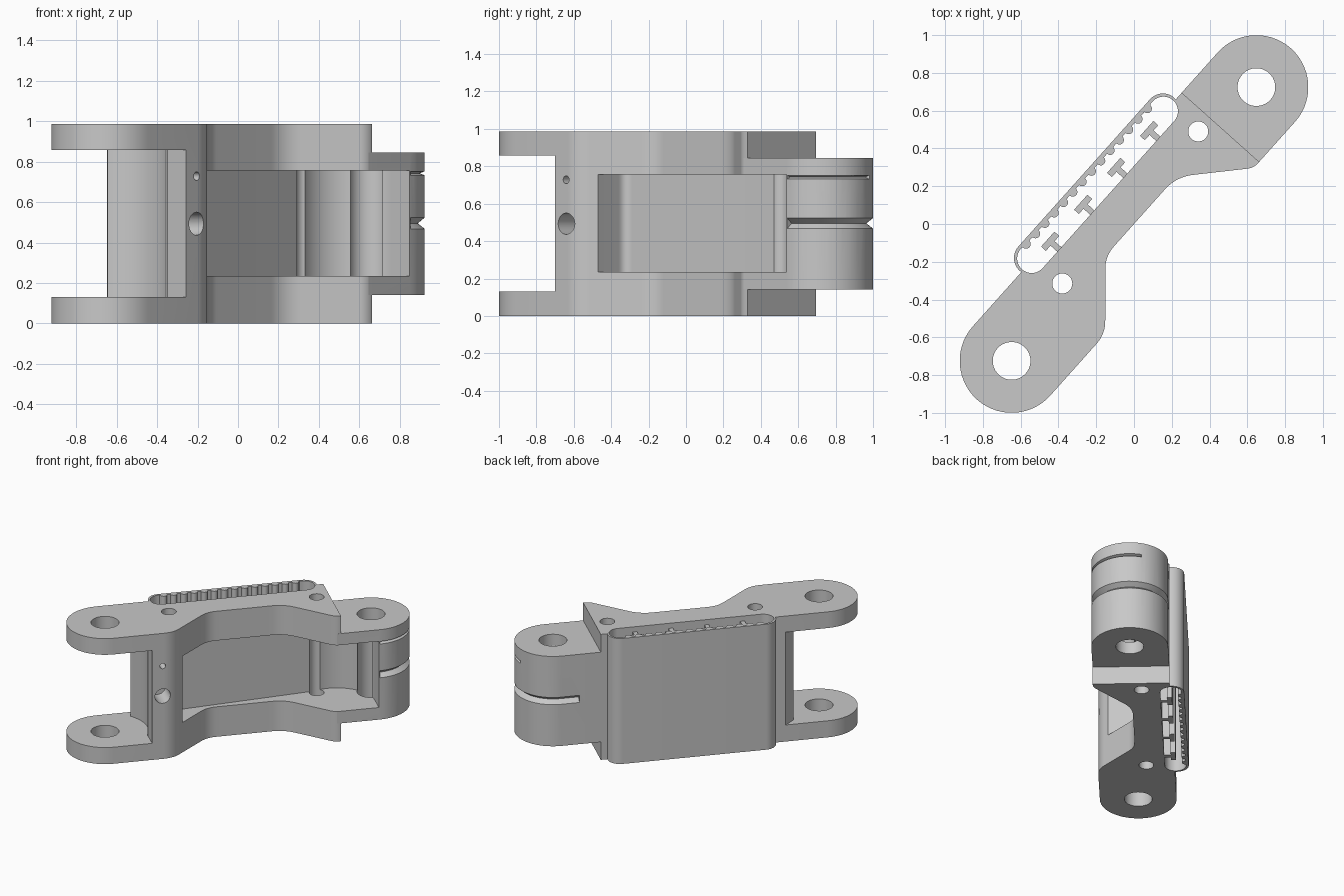
import bpy, bmesh, math
from mathutils import Vector, Matrix

if "Cube" in bpy.data.objects:
    bpy.data.objects.remove(bpy.data.objects["Cube"])

TURN = Matrix.Rotation(math.radians(48.2), 4, 'Z')   # the link lies on a diagonal
HEIGHT = 0.985
PIVOT, RADIUS = 0.972, 0.275

grey = bpy.data.materials.new("light grey plastic")
grey.use_nodes = True
COLOUR = (0.58, 0.58, 0.58, 1)
grey.diffuse_color = COLOUR
grey.node_tree.nodes["Principled BSDF"].inputs["Base Color"].default_value = COLOUR


def finish(name, bm):
    """Turn a bmesh into a named object, rotated onto the diagonal."""
    bmesh.ops.recalc_face_normals(bm, faces=bm.faces)
    bmesh.ops.transform(bm, matrix=TURN, verts=bm.verts)
    mesh = bpy.data.meshes.new(name)
    bm.to_mesh(mesh)
    bm.free()
    mesh.materials.append(grey)
    obj = bpy.data.objects.new(name, mesh)
    bpy.context.collection.objects.link(obj)
    return obj


def add_prism(bm, pts, z0, z1):
    low = [bm.verts.new((p[0], p[1], z0)) for p in pts]
    high = [bm.verts.new((p[0], p[1], z1)) for p in pts]
    bm.faces.new(low[::-1])
    bm.faces.new(high)
    for i in range(len(pts)):
        j = (i + 1) % len(pts)
        bm.faces.new((low[i], low[j], high[j], high[i]))


def prism(name, pts, z0, z1):
    bm = bmesh.new()
    add_prism(bm, pts, z0, z1)
    return finish(name, bm)


def arc(cx, cy, r, a0, a1, n=28):
    angles = [math.radians(a0 + (a1 - a0) * i / n) for i in range(n + 1)]
    return [(cx + r * math.cos(a), cy + r * math.sin(a)) for a in angles]


def circle(cx, cy, r, n=40):
    return arc(cx, cy, r, 0, 360, n)[:-1]


def stadium(u0, u1, v, r):
    return arc(u1, v, r, -90, 90) + arc(u0, v, r, 90, 270)


def rounded(before, corner, after, d, n=12):
    """Curve that softens a corner, starting d away on both sides."""
    b, c, a = Vector(before), Vector(corner), Vector(after)
    p, q = c + (b - c).normalized() * d, c + (a - c).normalized() * d
    return [tuple(p * (1 - t) ** 2 + c * 2 * t * (1 - t) + q * t * t)
            for t in (i / n for i in range(n + 1))]


def boolean(target, tool, operation):
    mod = target.modifiers.new(operation, 'BOOLEAN')
    mod.operation, mod.solver, mod.object = operation, 'EXACT', tool
    bpy.context.view_layer.objects.active = target
    bpy.ops.object.modifier_apply(modifier=mod.name)
    bpy.data.objects.remove(tool)


def groove(name, angle_end, z, half, depth, run):
    """V-shaped cutter swept round the tongue's end."""
    bm = bmesh.new()
    path = []
    for a in range(-90, angle_end + 1, 5):
        n = Vector((math.cos(math.radians(a)), math.sin(math.radians(a)), 0))
        path.append((Vector((PIVOT, 0, z)) + n * RADIUS, n))
    if run:
        p, n = path[-1]
        path.append((p - Vector((run, 0, 0)), n))
    rings = []
    for p, n in path:
        tri = (p - n * depth, p + n * 0.01 + Vector((0, 0, half)),
               p + n * 0.01 - Vector((0, 0, half)))
        rings.append([bm.verts.new(c) for c in tri])
    for r, s in zip(rings, rings[1:]):
        for i in range(3):
            j = (i + 1) % 3
            bm.faces.new((r[i], r[j], s[j], s[i]))
    bm.faces.new(rings[0])
    bm.faces.new(rings[-1][::-1])
    return finish(name, bm)


# Main body with fork lobe, waist and square shoulder
fork_edge, bulge, waist = (-PIVOT, -RADIUS), (-0.536, -RADIUS), (-0.228, 0)
flare, shoulder, end = (0.335, 0), (0.644, -RADIUS), (0.687, -RADIUS)
outline = arc(-PIVOT, 0, RADIUS, 90, 270)
outline += rounded(fork_edge, bulge, waist, 0.07)
outline += rounded(bulge, waist, flare, 0.07)
outline += rounded(waist, flare, shoulder, 0.09)
outline += rounded(flare, shoulder, end, 0.035)
outline += [end, (0.687, RADIUS)]
body = prism("link_body", outline, 0, HEIGHT)

# Tongue and the rounded sleeve on the back
tongue = arc(PIVOT, 0, RADIUS, -90, 90) + [(0.66, RADIUS), (0.66, -RADIUS)]
boolean(body, prism("tongue", tongue, 0.14, 0.845), 'UNION')
boolean(body, prism("sleeve", stadium(-0.497, 0.549, 0.286, 0.091), 0, HEIGHT), 'UNION')

# Sleeve slot
boolean(body, prism("slot", stadium(-0.497, 0.549, 0.282, 0.077), -0.1, 1.1), 'DIFFERENCE')

# Fork gap: flat at the front, hollow round the pivot, slanted at the back
gap = [(-1.4, -0.5), (-0.692, -0.5), (-0.692, -0.15)]
gap += arc(-PIVOT, 0, 0.312, -28, 41)
gap += [(-0.663, 0.276), (-0.663, 0.5), (-1.4, 0.5)]
boolean(body, prism("fork_gap", gap, 0.13, 0.858), 'DIFFERENCE')

# Front pocket with a round hollow at the tongue end
pocket = [(-0.452, -0.5)]
pocket += rounded((-0.452, -0.5), (-0.452, 0.014), (0.58, 0.1), 0.05)
pocket += arc(0.688, -0.155, 0.277, 113, 0)
pocket += [(0.965, -0.5)]
boolean(body, prism("pocket", pocket, 0.235, 0.755), 'DIFFERENCE')

# Pivot holes and pin holes
for u, v, r in ((-PIVOT, 0, 0.1), (PIVOT, 0, 0.1), (-0.488, 0.073, 0.053), (0.592, 0.073, 0.053)):
    boolean(body, prism("hole", circle(u, v, r), -0.1, 1.1), 'DIFFERENCE')

# Cord holes bored into the fork bridge from the front
for z, r in ((0.493, 0.057), (0.728, 0.021)):
    bm = bmesh.new()
    add_prism(bm, circle(0, 0, r, 28), 0.12, 0.5)
    place = Matrix.Translation((-0.614, 0, z)) @ Matrix.Rotation(math.pi / 2, 4, 'X')
    bmesh.ops.transform(bm, matrix=place, verts=bm.verts)
    boolean(body, finish("cord_hole", bm), 'DIFFERENCE')

# Cord grooves round the tongue
boolean(body, groove("deep_groove", 90, 0.495, 0.036, 0.035, 0.13), 'DIFFERENCE')
boolean(body, groove("fine_groove", 20, 0.742, 0.014, 0.025, 0), 'DIFFERENCE')

# T-shaped ribs on the slot's inner wall, just below the rim
bm = bmesh.new()
for i in range(4):
    u = -0.364 + i * 0.262
    tee = [(u - 0.016, 0.19), (u + 0.016, 0.19), (u + 0.016, 0.253), (u + 0.053, 0.253),
           (u + 0.053, 0.287), (u - 0.053, 0.287), (u - 0.053, 0.253), (u - 0.016, 0.253)]
    add_prism(bm, tee, 0, 0.945)
ribs = finish("slot_ribs", bm)

# Row of round teeth along the slot's outer wall, as one rippled strip
strip = [(-0.5, 0.37)]
for i in range(14):
    strip += arc(-0.46 + i * 0.074, 0.354, 0.024, 180, 360, 10)
strip += [(0.55, 0.37)]
teeth = prism("slot_teeth", strip, 0, HEIGHT)

# Smooth the curved walls, keep the edges crisp
bpy.ops.object.select_all(action='DESELECT')
for obj in (body, ribs, teeth):
    obj.select_set(True)
bpy.context.view_layer.objects.active = body
bpy.ops.object.shade_smooth_by_angle(angle=math.radians(30))
